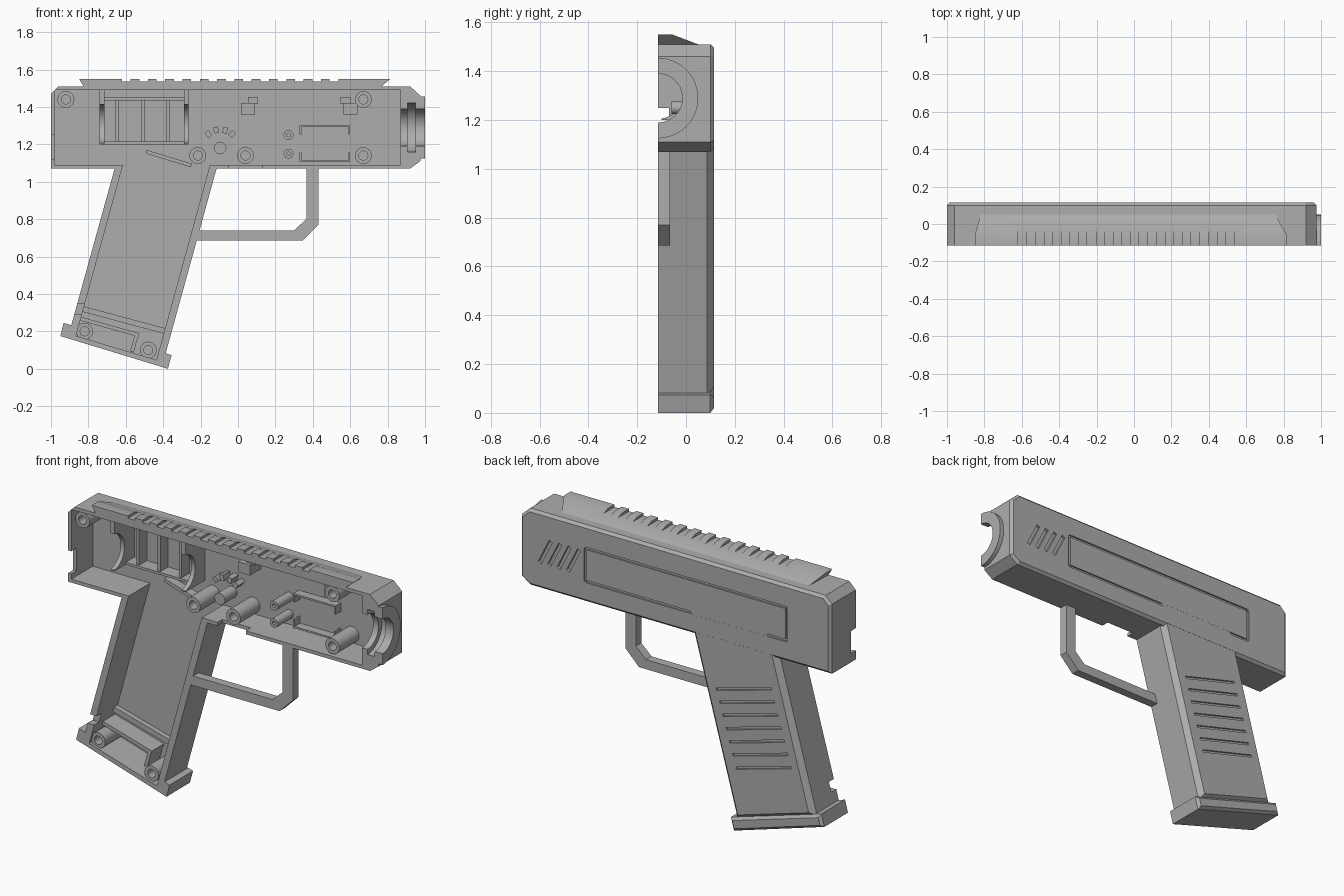
import bpy, bmesh, math
from mathutils import Matrix

cube = bpy.data.objects.get("Cube")
if cube:
    bpy.data.objects.remove(cube)

grey = bpy.data.materials.new("plain grey")
grey.use_nodes = True
grey.diffuse_color = (0.42, 0.42, 0.42, 1)
grey.node_tree.nodes["Principled BSDF"].inputs["Base Color"].default_value = (0.42, 0.42, 0.42, 1)

OPEN, BACK, FLOOR = -0.115, 0.115, 0.08   # open side, outer skin, cavity floor
BORE_Z = 1.29
parts = []


def finish(name, bm):
    bmesh.ops.recalc_face_normals(bm, faces=bm.faces[:])
    mesh = bpy.data.meshes.new(name)
    bm.to_mesh(mesh)
    bm.free()
    mesh.materials.append(grey)
    obj = bpy.data.objects.new(name, mesh)
    bpy.context.collection.objects.link(obj)
    parts.append(obj)
    return obj


def prism(name, pts, a, b, bevel=0, along_x=False):
    """Extrude an xz outline along y (or a yz outline along x); bevel chamfers the far rim."""
    bm = bmesh.new()
    rings = [[bm.verts.new((t, p, q) if along_x else (p, t, q)) for p, q in pts] for t in (a, b)]
    bm.faces.new(rings[0])
    bm.faces.new(rings[1])
    n = len(pts)
    for i in range(n):
        j = (i + 1) % n
        bm.faces.new((rings[0][i], rings[0][j], rings[1][j], rings[1][i]))
    if bevel:
        rim = [e for e in bm.edges if all(v in rings[1] for v in e.verts)]
        bmesh.ops.recalc_face_normals(bm, faces=bm.faces[:])
        bmesh.ops.bevel(bm, geom=rim, offset=bevel, segments=1, affect='EDGES')
    return finish(name, bm)


def box(name, x0, x1, z0, z1, a, b):
    return prism(name, [(x0, z0), (x1, z0), (x1, z1), (x0, z1)], a, b)


def strip(name, p, q, width, a, b):
    """Straight bar between two xz points."""
    dx, dz = q[0] - p[0], q[1] - p[1]
    k = width / 2 / math.hypot(dx, dz)
    nx, nz = -dz * k, dx * k
    return prism(name, [(p[0] + nx, p[1] + nz), (p[0] - nx, p[1] - nz),
                        (q[0] - nx, q[1] - nz), (q[0] + nx, q[1] + nz)], a, b)


def rod(name, x, z, r, a, b):
    ring = [i * math.tau / 24 for i in range(24)]
    return prism(name, [(x + r * math.cos(t), z + r * math.sin(t)) for t in ring], a, b)


def axle(name, r, x0, x1, z=BORE_Z):
    """Cylinder running along x, centred on the open side."""
    ring = [(i + 0.5) * math.tau / 48 for i in range(48)]
    return prism(name, [(OPEN + r * math.cos(t), z + r * math.sin(t)) for t in ring], x0, x1, along_x=True)


def cut(obj, cutters, keep=False):
    for c in cutters:
        m = obj.modifiers.new("cut", 'BOOLEAN')
        m.operation, m.solver, m.object = 'DIFFERENCE', 'EXACT', c
    bpy.context.view_layer.update()
    graph = bpy.context.evaluated_depsgraph_get()
    mesh = bpy.data.meshes.new_from_object(obj.evaluated_get(graph))
    obj.modifiers.clear()
    obj.data = mesh
    if not keep:
        for c in cutters:
            parts.remove(c)
            bpy.data.objects.remove(c)


# Main solids
slide = prism("slide_shell", [(-1, 1.07), (0.92, 1.07), (0.975, 1.11), (0.975, 1.46),
                              (0.92, 1.51), (-0.96, 1.51), (-1, 1.47)], OPEN, BACK, 0.015)
grip = prism("grip_shell", [(-0.61, 1.25), (-0.895, 0.22), (-0.39, 0.07), (-0.065, 1.25)],
             OPEN, BACK - 0.0005, 0.028)
base = prism("grip_base", [(-0.932, 0.245), (-0.95, 0.175), (-0.375, 0), (-0.355, 0.073)],
             OPEN, BACK - 0.001, 0.015)
collar = axle("muzzle_collar", 0.165, 0.96, 1.0)

# Cavities shared by the shells
hollow = [box("slide_cavity", -0.98, 0.87, 1.09, 1.49, -0.2, FLOOR),
          prism("grip_cavity", [(-0.585, 1.2), (-0.866, 0.176), (-0.436, 0.047), (-0.12, 1.2)], -0.2, FLOOR)]
bore = [axle("bore", 0.10, 0.85, 1.1), axle("bore_groove", 0.13, 0.905, 0.95)]
cut(base, hollow, True)
cut(grip, hollow + [box("grip_notch", -0.95, -0.82, 0.29, 0.345, -0.2, -0.07)][:1], True)
notch = parts.pop()
bpy.data.objects.remove(notch)
cut(collar, bore + [box("half", 0.8, 1.2, 1, 1.6, -0.5, OPEN)], True)
half = parts.pop()
bpy.data.objects.remove(half)

# Slide openings and surface grooves
grooves = [box("rear_notch", -1.1, -0.95, 1.12, 1.25, -0.2, -0.07),
           box("trigger_notch", -0.05, 0.13, 1.0, 1.095, -0.2, -0.07)]
for x in (0.85, 0.79, 0.73, 0.67):
    grooves.append(strip("vent", (x, 1.22), (x - 0.07, 1.36), 0.022, 0.1, 0.2))
L, R, B, T = -0.72, 0.56, 1.19, 1.38
for p, q in (((L, B), (R, B)), ((L, T), (R, T)), ((L, B), (L, T)), ((R, B), (R, T))):
    grooves.append(strip("panel_line", p, q, 0.014, 0.106, 0.2))
cut(slide, hollow + bore + grooves)

# Grip finger grooves, square to the grip axis
lines = []
for i in range(7):
    x, z = -0.449 - 0.0207 * i, 0.84 - 0.07 * i
    lines.append(strip("grip_line", (x - 0.175, z + 0.048), (x + 0.175, z - 0.048), 0.014, 0.104, 0.2))
cut(grip, lines)

# Top rail with overhanging ends and cross notches
rail = prism("top_rail", [(OPEN, 1.5), (OPEN, 1.55), (-0.055, 1.55), (0.05, 1.51), (0.05, 1.5)],
             -0.85, 0.815, along_x=True)
for v in rail.data.vertices:
    if v.co.z < 1.53:
        v.co.x += 0.03 if v.co.x < 0 else -0.06
cut(rail, [box("rail_notch", x - 0.023, x + 0.023, 1.536, 1.6, -0.2, 0.06)
           for x in (-0.597 + 0.0925 * i for i in range(13))])

# Trigger guard
prism("trigger_guard", [(-0.225, 0.685), (0.345, 0.685), (0.43, 0.77), (0.43, 1.08), (0.365, 1.08),
                        (0.365, 0.80), (0.30, 0.74), (-0.21, 0.74)], OPEN, -0.065)

# Screw posts
big = [(-0.92, 1.44), (0.67, 1.44), (0.67, 1.14), (-0.215, 1.14), (0.04, 1.14), (-0.82, 0.2), (-0.48, 0.1)]
small = [(0.27, 1.25), (0.27, 1.15)]
for spots, r, hole, top in ((big, 0.045, 0.024, -0.1), (small, 0.026, 0.01, -0.06)):
    for x, z in spots:
        post = rod("screw_post", x, z, r, top, FLOOR + 0.01)
        cut(post, [rod("hole", x, z, hole, -0.2, 0.03)])

# Switch pivot and detent pegs
rod("switch_pivot", -0.095, 1.18, 0.033, -0.03, FLOOR + 0.01)
for deg in (50, 75, 103, 130):
    c, s = math.cos(math.radians(deg)), math.sin(math.radians(deg))
    strip("detent_peg", (-0.095 + 0.082 * c, 1.18 + 0.082 * s),
          (-0.095 + 0.115 * c, 1.18 + 0.115 * s), 0.026, 0.02, FLOOR + 0.01)
strip("trigger_rib", (-0.49, 1.16), (-0.25, 1.087), 0.02, 0.03, FLOOR + 0.01)

# Motor cradle: two saddles joined by ribs
for x in (-0.74, -0.29):
    saddle = box("cradle_saddle", x, x + 0.025, 1.2, 1.49, -0.1, FLOOR + 0.01)
    cut(saddle, [axle("saddle_cut", 0.105, x - 0.1, x + 0.1, 1.31)])
for x in (-0.645, -0.51, -0.375):
    box("cradle_rib", x - 0.009, x + 0.009, 1.21, 1.44, 0.01, FLOOR + 0.01)
for z in (1.2, 1.435):
    box("cradle_rail", -0.74, -0.265, z, z + 0.014, 0.0, FLOOR + 0.01)

# Latch blocks
for x, side in ((0.015, 1), (0.64, -1)):
    box("latch_block", min(x, x + side * 0.075), max(x, x + side * 0.075), 1.36, 1.42, -0.02, FLOOR + 0.01)
    m = x + side * 0.065
    box("latch_tab", m - 0.027, m + 0.027, 1.415, 1.452, 0.0, FLOOR + 0.01)

# Board frame
for z in (1.105, 1.293):
    box("board_frame_rail", 0.33, 0.6, z, z + 0.01, 0.03, FLOOR + 0.01)
for x in (0.33, 0.59):
    for z in (1.105, 1.253):
        box("board_frame_end", x, x + 0.01, z, z + 0.05, 0.03, FLOOR + 0.01)

# Ribs in the grip foot
strip("grip_cross_rib", (-0.85, 0.325), (-0.385, 0.2), 0.03, 0.05, FLOOR + 0.01)
strip("foot_rib_top", (-0.85, 0.27), (-0.53, 0.18), 0.02, -0.03, FLOOR + 0.01)
strip("foot_rib_side", (-0.54, 0.19), (-0.567, 0.09), 0.02, -0.03, FLOOR + 0.01)

# Smooth round surfaces, keep hard edges
bpy.ops.object.select_all(action='DESELECT')
for obj in parts:
    obj.select_set(True)
bpy.context.view_layer.objects.active = slide
bpy.ops.object.shade_smooth_by_angle(angle=math.radians(25))
